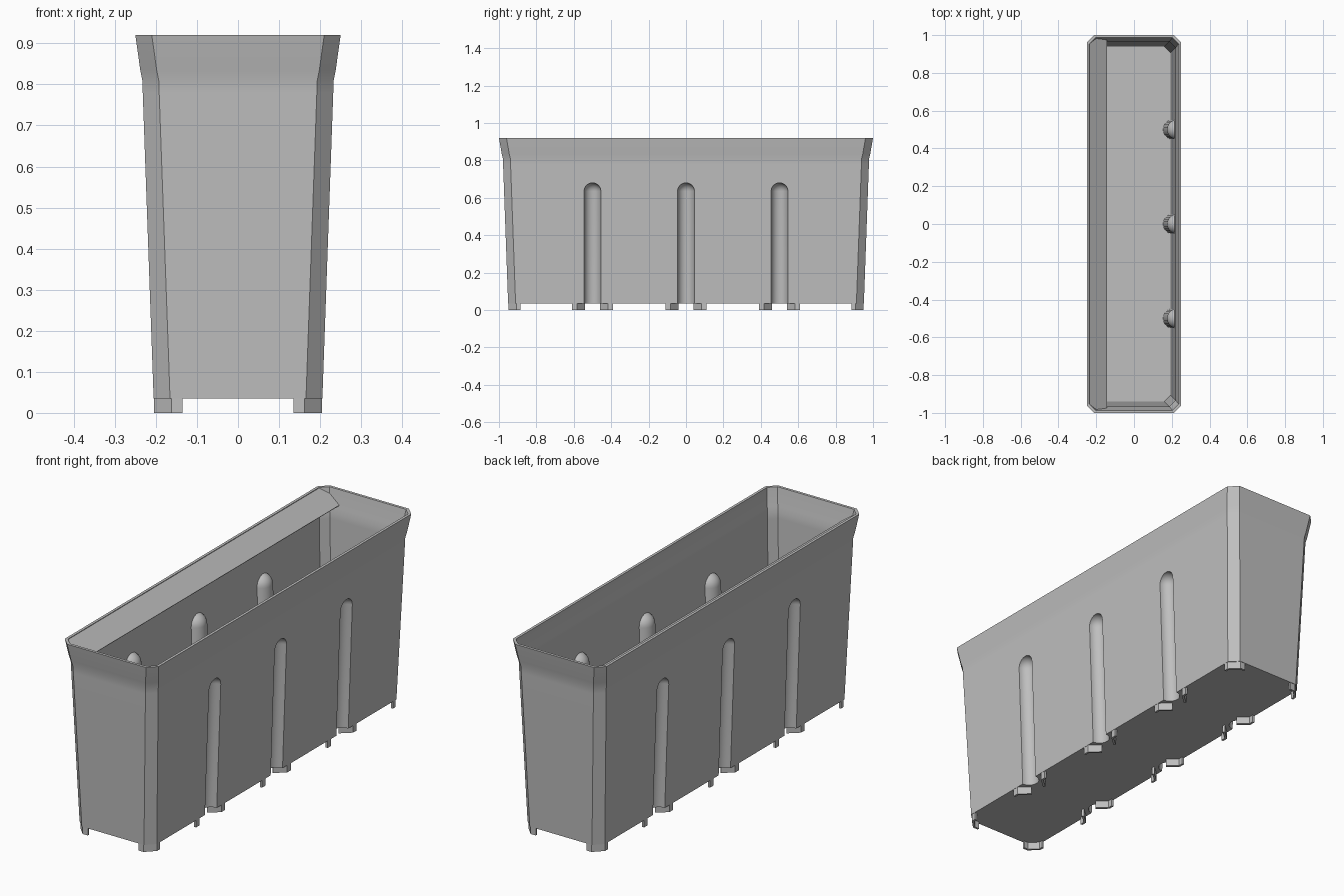
import bpy, bmesh, math

cube = bpy.data.objects.get("Cube")
if cube:
    bpy.data.objects.remove(cube, do_unlink=True)

grey = bpy.data.materials.new("plain grey")
grey.use_nodes = True
grey.diffuse_color = (0.52, 0.52, 0.52, 1)
grey.node_tree.nodes["Principled BSDF"].inputs["Base Color"].default_value = (0.52, 0.52, 0.52, 1)

WALL = 0.013
GROOVES = (-0.5, 0, 0.5)
FLOOR = 0.035


def add_object(name, bm):
    bmesh.ops.recalc_face_normals(bm, faces=bm.faces)
    mesh = bpy.data.meshes.new(name)
    bm.to_mesh(mesh)
    bm.free()
    mesh.materials.append(grey)
    ob = bpy.data.objects.new(name, mesh)
    bpy.context.collection.objects.link(ob)
    return ob


def loft(bm, rings):
    """Skin a stack of closed rings and cap both ends."""
    loops = [[bm.verts.new(p) for p in ring] for ring in rings]
    n = len(loops[0])
    for a, b in zip(loops, loops[1:]):
        for i in range(n):
            j = (i + 1) % n
            bm.faces.new((a[i], a[j], b[j], b[i]))
    bm.faces.new(loops[0])
    bm.faces.new(loops[-1])


def activate(ob):
    bpy.ops.object.select_all(action='DESELECT')
    ob.select_set(True)
    bpy.context.view_layer.objects.active = ob


def cut(ob, cutter):
    mod = ob.modifiers.new("cut", 'BOOLEAN')
    mod.operation = 'DIFFERENCE'
    mod.solver = 'EXACT'
    mod.object = cutter
    activate(ob)
    bpy.ops.object.modifier_apply(modifier=mod.name)
    bpy.data.objects.remove(cutter, do_unlink=True)


def thicken(ob, thickness):
    mod = ob.modifiers.new("thickness", 'SOLIDIFY')
    mod.thickness = thickness
    mod.offset = 0


def octagon(z, hx, hy, c):
    """Rectangle with chamfered corners."""
    return [(hx, c - hy, z), (hx, hy - c, z), (hx - c, hy, z), (c - hx, hy, z),
            (-hx, hy - c, z), (-hx, c - hy, z), (c - hx, -hy, z), (hx - c, -hy, z)]


def tub(name, sections, inset, chamfer):
    bm = bmesh.new()
    loft(bm, [octagon(z, hx - inset, hy - inset, chamfer) for z, hx, hy in sections])
    return add_object(name, bm)


def groove_rods(name, radius):
    """Round-topped rods that lean with the long walls."""
    bm = bmesh.new()
    profile = [(-0.1, radius)]
    for k in range(8):
        a = math.radians(k * 12)
        profile.append((0.635 + radius * math.sin(a), radius * math.cos(a)))
    for side in (1, -1):
        for y in GROOVES:
            rings = []
            for z, r in profile:
                x = side * (0.2043 + 0.0355 * z)
                rings.append([(x + r * math.cos(t), y + r * math.sin(t), z)
                              for t in (math.tau * i / 24 for i in range(24))])
            loft(bm, rings)
    return add_object(name, bm)


# Tapered body with flared rim
upper = [(0.78, 0.232, 0.978), (0.81, 0.233, 0.979), (0.835, 0.238, 0.985)]
body = tub("planter_body", [(FLOOR, 0.2055, 0.951)] + upper + [(0.92, 0.25, 1.0)], 0, 0.04)
cavity = tub("cavity", [(0.047, 0.206, 0.952)] + upper + [(0.95, 0.2542, 1.0053)], WALL, 0.033)

# Grooves dent the long walls and show as ribs inside
cut(cavity, groove_rods("rib_rods", 0.052))
cut(body, cavity)
cut(body, groove_rods("groove_rods", 0.045))
activate(body)
bpy.ops.object.shade_smooth_by_angle(angle=math.radians(30))


def strip(bm, path):
    """Upright band along a path, reaching just into the floor."""
    low = [bm.verts.new((x, y, 0)) for x, y in path]
    high = [bm.verts.new((x, y, FLOOR + 0.004)) for x, y in path]
    for i in range(len(path) - 1):
        bm.faces.new((low[i], low[i + 1], high[i + 1], high[i]))


# Corner feet wrap the chamfers
corner = [(0.135, 0.944), (0.16, 0.944), (0.199, 0.905), (0.199, 0.885)]
# Middle feet turn inward on both sides of each groove
bracket = [(0.199, 0.11), (0.199, 0.085), (0.153, 0.045)]
corners, brackets = bmesh.new(), bmesh.new()
for sx in (1, -1):
    for sy in (1, -1):
        strip(corners, [(sx * x, sy * y) for x, y in corner])
        for c in GROOVES:
            strip(brackets, [(sx * x, c + sy * y) for x, y in bracket])
thicken(add_object("corner_feet", corners), 0.011)
thicken(add_object("groove_feet", brackets), 0.011)

# Sloping lip along one long side
bm = bmesh.new()
edge = [(-0.24, 0.952), (-0.206, 0.985), (-0.145, 0.974)]
outline = edge + [(x, -y) for x, y in reversed(edge)]
bm.faces.new([bm.verts.new((x, y, 0.916 - 0.7 * (x + 0.24))) for x, y in outline])
thicken(add_object("inner_lip", bm), 0.006)
